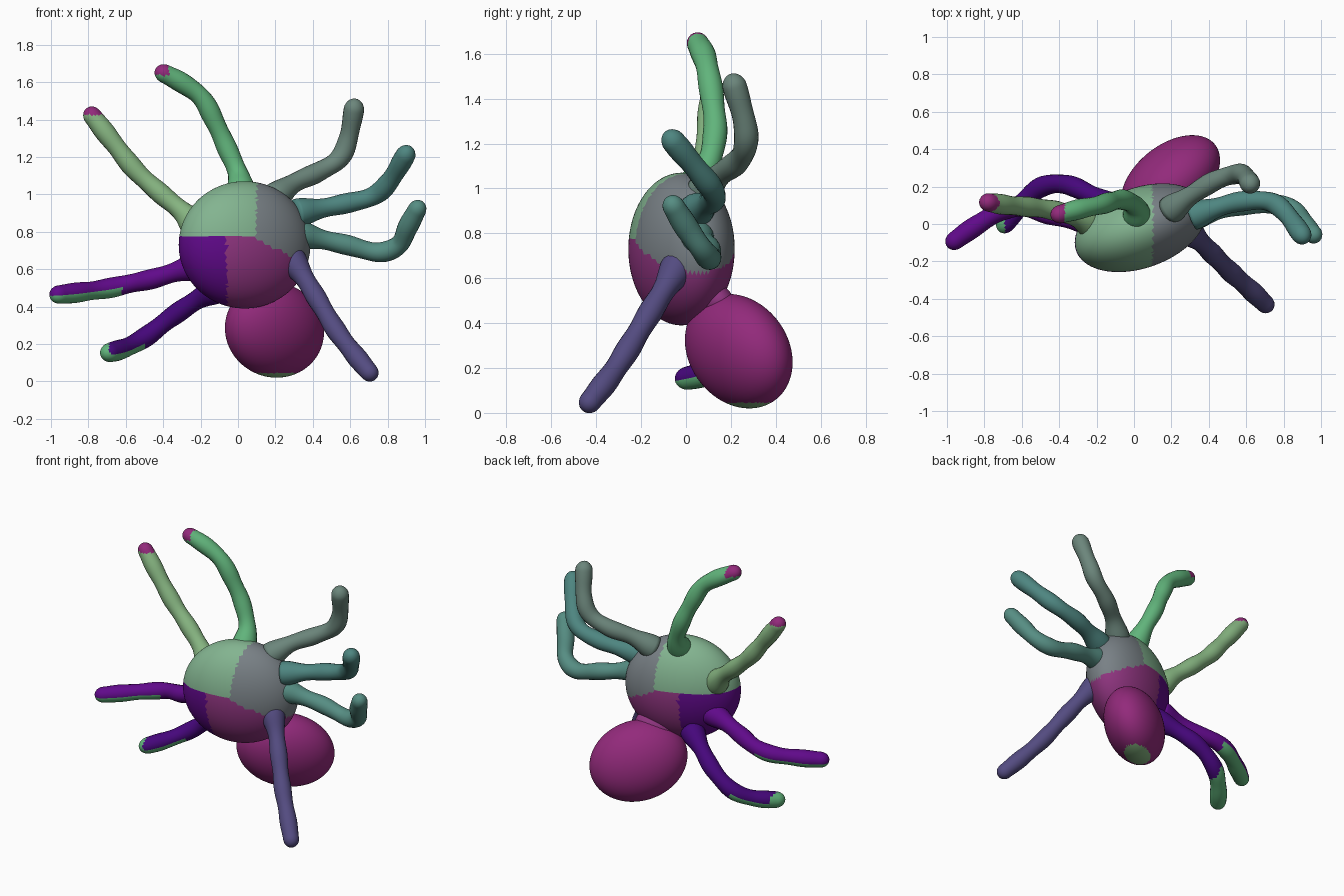
import bpy, bmesh, math
from mathutils import Vector, Matrix

if "Cube" in bpy.data.objects:
    bpy.data.objects.remove(bpy.data.objects["Cube"])


def material(name, r, g, b):
    m = bpy.data.materials.new(name)
    m.diffuse_color = (r ** 2.2, g ** 2.2, b ** 2.2, 1)
    m.use_nodes = True
    m.node_tree.nodes["Principled BSDF"].inputs["Base Color"].default_value = m.diffuse_color
    return m


green = material("green", .51, .70, .56)
leaf = material("leaf", .38, .70, .48)
lime = material("lime", .52, .70, .50)
grey = material("grey", .47, .50, .52)
violet = material("violet", .38, .07, .54)
indigo = material("indigo", .28, .06, .48)
magenta = material("magenta", .56, .22, .50)
plum = material("plum", .57, .18, .48)
slate = material("slate", .42, .52, .48)
teal = material("teal", .31, .52, .50)
sea = material("sea", .34, .55, .51)
blue = material("blue", .33, .30, .50)


def finish(name, bm, mats):
    for f in bm.faces:
        f.smooth = True
    mesh = bpy.data.meshes.new(name)
    bm.to_mesh(mesh)
    bm.free()
    for m in mats:
        mesh.materials.append(m)
    ob = bpy.data.objects.new(name, mesh)
    bpy.context.collection.objects.link(ob)
    return ob


def ellipsoid(name, center, size, xy, xz, yz, mats, pick):
    """Tilted ellipsoid from its half extents and the skew between the axes."""
    sx, sy, sz = size
    a = sx
    b, c = xy / a, xz / a
    d = math.sqrt(sy * sy - b * b)
    e = (yz - b * c) / d
    f = math.sqrt(sz * sz - c * c - e * e)
    m = Matrix(((a, 0, 0, 0), (b, d, 0, 0), (c, e, f, 0), (0, 0, 0, 1)))
    bm = bmesh.new()
    bmesh.ops.create_icosphere(bm, subdivisions=5, radius=1,
                               matrix=Matrix.Translation(center) @ m)
    for face in bm.faces:
        face.material_index = pick(face.calc_center_median())
    return finish(name, bm, mats)


def spline(pts, t):
    """Point on a smooth path through pts, t from 0 to 1."""
    p = [pts[0] * 2 - pts[1]] + pts + [pts[-1] * 2 - pts[-2]]
    n = len(pts) - 1
    i = min(int(t * n), n - 1)
    u = t * n - i
    a, b, c, d = p[i:i + 4]
    return 0.5 * (2 * b + (c - a) * u + (2 * a - 5 * b + 4 * c - d) * u * u
                  + (3 * b - a - 3 * c + d) * u ** 3)


def leg(name, points, mats, pick, r=.052, rings=60, sides=20):
    """Round leg, flared where it joins the body, with a rounded tip."""
    pts = [Vector(p) for p in points]
    path = [spline(pts, 1 - (1 - k / rings) ** 1.7) for k in range(rings + 1)]
    dist = [0]
    for a, b in zip(path, path[1:]):
        dist.append(dist[-1] + (b - a).length)
    bm = bmesh.new()
    loops, tangent = [], None
    for k in range(rings):
        new = (path[k + 1] - path[max(k - 1, 0)]).normalized()
        if tangent is None:
            side = new.orthogonal().normalized()
        else:
            side = tangent.rotation_difference(new) @ side
        tangent = new
        up = tangent.cross(side)
        left = dist[-1] - dist[k]
        rad = r * (1 + .05 * math.sin(dist[k] * 28)) + .024 * math.exp(-(dist[k] / .10) ** 2)
        cap = 1.1 * r
        if left < cap:
            rad *= math.sqrt(1 - (1 - left / cap) ** 2)
        loops.append([bm.verts.new(path[k] + rad * (math.cos(w) * side + math.sin(w) * up))
                      for w in (2 * math.pi * j / sides for j in range(sides))])
    for a, b in zip(loops, loops[1:]):
        for j in range(sides):
            bm.faces.new((a[j], a[j - 1], b[j - 1], b[j]))
    tip = bm.verts.new(path[-1])
    for j in range(sides):
        bm.faces.new((loops[-1][j - 1], loops[-1][j], tip))
    bm.faces.new(loops[0])
    bmesh.ops.recalc_face_normals(bm, faces=bm.faces)
    bm.normal_update()
    for f in bm.faces:
        f.material_index = int(pick(f.calc_center_median(), f.normal))
    return finish(name, bm, mats)


# Front body, four colour zones
def body_zone(c):
    if c.z > .77 - .5 * max(c.x - .08, 0):
        return 0 if c.x < .1 else 1
    return 2 if c.x < -.06 else 3


ellipsoid("body", (.035, -.02, .73), (.352, .237, .34), .028, 0, 0,
          [green, grey, violet, magenta], body_zone)

# Rear body with short waist
ellipsoid("abdomen", (.195, .235, .275), (.265, .24, .255), .028, -.003, -.012,
          [plum, lime], lambda c: int(c.z < .045))
ellipsoid("waist", (.14, .11, .50), (.13, .11, .10), .005, 0, -.003,
          [magenta], lambda c: 0)

# Upper left legs
leg("upper_leg_inner", [(.02, .03, 1.0), (.0, .10, 1.11), (-.06, .13, 1.25), (-.12, .12, 1.38),
                        (-.19, .10, 1.51), (-.29, .08, 1.59), (-.44, .04, 1.67)],
    [leaf, plum], lambda c, n: c.x < -.37 and n.z > -.2)
leg("upper_leg_outer", [(-.22, -.01, .82), (-.29, .03, .90), (-.42, .07, 1.01), (-.55, .09, 1.13),
                        (-.67, .10, 1.28), (-.81, .12, 1.46)],
    [lime, plum], lambda c, n: c.z > 1.425)

# Lower left legs with green undersides
leg("left_leg_outer", [(-.20, .01, .62), (-.30, .02, .595), (-.45, .05, .55), (-.59, .09, .52),
                       (-.71, .07, .495), (-.86, -.02, .475), (-1.0, -.12, .46)],
    [violet, leaf], lambda c, n: c.x < -.62 and n.z < -.15)
leg("left_leg_inner", [(-.10, .08, .50), (-.22, .15, .435), (-.36, .21, .34), (-.49, .20, .24),
                       (-.60, .11, .18), (-.72, -.04, .145)],
    [indigo, leaf], lambda c, n: c.x < -.50 and n.z < -.1 or c.x < -.69)

# Right legs
leg("right_leg_top", [(.19, .07, .98), (.30, .15, 1.06), (.43, .23, 1.12), (.54, .265, 1.19),
                      (.59, .26, 1.30), (.63, .20, 1.51)], [slate], lambda c, n: 0)
leg("right_leg_middle", [(.31, .04, .90), (.42, .08, .92), (.57, .12, .95), (.72, .12, .99),
                         (.81, .06, 1.07), (.92, -.09, 1.25)], [teal], lambda c, n: 0)
leg("right_leg_low", [(.31, .04, .79), (.42, .07, .765), (.58, .10, .73), (.75, .105, .69),
                      (.86, .07, .73), (.91, .0, .83), (.98, -.08, .96)],
    [sea], lambda c, n: 0)
leg("front_leg", [(.28, -.03, .66), (.35, -.09, .56), (.43, -.17, .43), (.52, -.26, .28),
                  (.61, -.34, .16), (.73, -.455, .015)], [blue], lambda c, n: 0)
